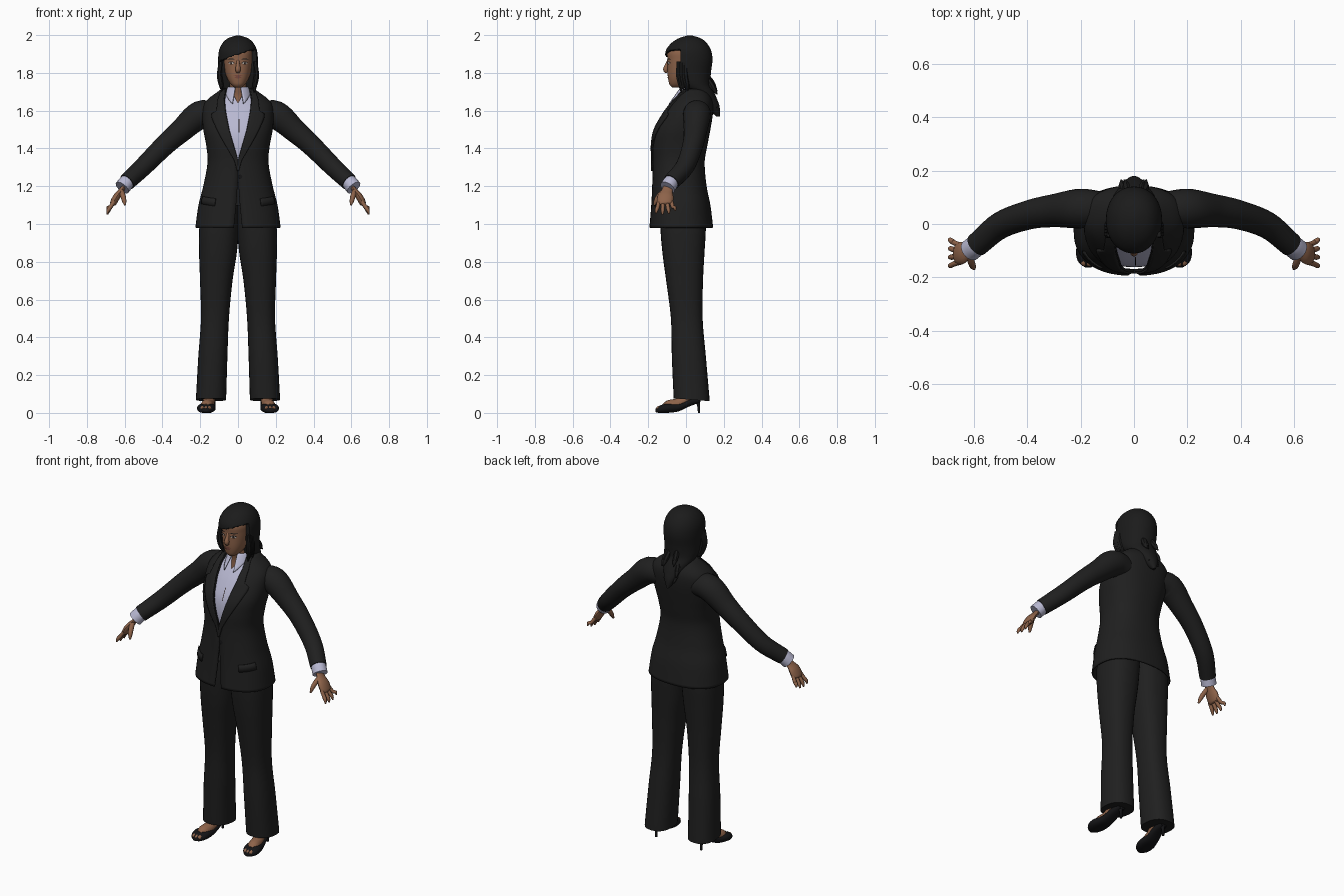
import bpy, bmesh, math, random
from mathutils import Vector

cube = bpy.data.objects.get("Cube")
if cube:
    bpy.data.objects.remove(cube)
random.seed(4)
TAU = math.tau


def material(name, color):
    m = bpy.data.materials.new(name)
    m.use_nodes = True
    m.diffuse_color = (*color, 1)
    bsdf = m.node_tree.nodes["Principled BSDF"]
    bsdf.inputs["Base Color"].default_value = (*color, 1)
    bsdf.inputs["Roughness"].default_value = 0.8
    return m


SUIT = material("charcoal cloth", (.014, .014, .014))
HAIR = material("black hair", (.011, .011, .011))
SHOE = material("black leather", (.007, .007, .008))
SKIN = material("brown skin", (.27, .125, .068))
SHIRT = material("pale lilac cotton", (.48, .48, .64))
LIPS = material("rose brown lips", (.2, .07, .05))
WHITE = material("eye white", (.5, .47, .43))
DARK = material("dark iris", (.02, .012, .01))


def sample(table, t):
    """Smooth interpolation of table rows keyed by their first value."""
    n = len(table)
    t = min(max(t, table[0][0]), table[-1][0])
    i = next(k for k in range(n - 1) if t <= table[k + 1][0])
    row = lambda k: Vector(table[k][1:])

    def slope(k):
        a, b = max(k - 1, 0), min(k + 1, n - 1)
        return (row(b) - row(a)) / (table[b][0] - table[a][0])
    h = table[i + 1][0] - table[i][0]
    f = (t - table[i][0]) / h
    g = 1 - f
    return (row(i) * (1 + 2 * f) * g * g + slope(i) * h * f * g * g
            + row(i + 1) * f * f * (3 - 2 * f) - slope(i + 1) * h * f * f * g)


def power(v, p):
    return math.copysign(abs(v) ** p, v)


def ring(table, a, z, off=0, p=.85):
    """Point on a body outline; angle zero faces the front."""
    w, f, b, *cx = sample(table, z)
    return Vector(((w + off) * power(math.sin(a), p) + (cx[0] if cx else 0),
                   (f + b) / 2 - ((b - f) / 2 + off) * power(math.cos(a), p), z))


def angle(table, x, z, p=.85):
    return math.asin(power(max(-.97, min(.97, x / sample(table, z)[0])), 1 / p))


def grid(name, fn, nu, nv, mat, closed=False, caps=False, thick=0):
    bm = bmesh.new()
    cols = nu if closed else nu + 1
    vs = [[bm.verts.new(fn(i / nu, j / nv)) for i in range(cols)] for j in range(nv + 1)]
    for j in range(nv):
        for i in range(nu):
            k = (i + 1) % cols
            bm.faces.new((vs[j][i], vs[j][k], vs[j + 1][k], vs[j + 1][i]))
    if caps:
        bm.faces.new(vs[0])
        bm.faces.new(vs[-1])
        bmesh.ops.recalc_face_normals(bm, faces=bm.faces)
    me = bpy.data.meshes.new(name)
    bm.to_mesh(me)
    bm.free()
    ob = bpy.data.objects.new(name, me)
    bpy.context.collection.objects.link(ob)
    me.materials.append(mat)
    if thick:
        mod = ob.modifiers.new("thickness", 'SOLIDIFY')
        mod.thickness, mod.offset = thick, 0
    bpy.ops.object.select_all(action='DESELECT')
    ob.select_set(True)
    bpy.context.view_layer.objects.active = ob
    bpy.ops.object.shade_smooth_by_angle(angle=math.radians(50))
    return ob


def tube(name, pts, mat, s=1, flat=1, hint=(0, 1, 0), sides=14, per=5):
    """Tapered limb through (x, y, z, radius) points."""
    rows = [(i, p[0] * s, *p[1:]) for i, p in enumerate(pts)]
    end = len(rows) - 1

    def fn(u, v):
        c = sample(rows, v * end)
        d = sample(rows, min(v * end + .05, end)) - sample(rows, max(v * end - .05, 0))
        d = Vector(d[:3]).normalized()
        side = Vector(hint)
        side = (side - d * side.dot(d)).normalized()
        return (Vector(c[:3]) + side * c[3] * math.cos(u * TAU)
                + d.cross(side) * c[3] * flat * math.sin(u * TAU))
    return grid(name, fn, sides, end * per, mat, True, True)


# Jacket and shirt: outlines by height, split along the front opening
BODY = [(.98, .222, -.19, .14), (1.1, .205, -.18, .125), (1.2, .18, -.175, .105),
        (1.33, .157, -.172, .095), (1.42, .165, -.175, .11), (1.5, .18, -.162, .125),
        (1.58, .185, -.12, .138), (1.63, .178, -.085, .14), (1.66, .155, -.06, .135),
        (1.69, .115, -.035, .12), (1.715, .08, -.015, .1)]
OPENING = [(.98, .022), (1.1, .01), (1.24, 0), (1.34, 0), (1.5, .046), (1.6, .065),
           (1.66, .07), (1.715, .06)]
LAPEL = [(1.28, .004), (1.45, .05), (1.56, .075), (1.585, .072), (1.595, .045), (1.71, .02)]


def linear(table, z):
    for (a, p), (b, q) in zip(table, table[1:]):
        if z <= b:
            return p + (q - p) * max(0, z - a) / (b - a)
    return table[-1][1]


def wrap(table, gap, z0, z1, off):
    def fn(u, v):
        z = z0 + (z1 - z0) * v
        a = angle(table, gap(z), z)
        return ring(table, a + (TAU - 2 * a) * u, z, off)
    return fn


grid("jacket", wrap(BODY, lambda z: linear(OPENING, z), .98, 1.715, 0), 48, 50, SUIT, thick=.008)
grid("shirt", wrap(BODY, lambda z: max(0, z - 1.64) * .6, 1.25, 1.7, -.014), 48, 30, SHIRT)


def collar(u, v):
    a = .3 + (TAU - .6) * u
    front = max(0, math.cos(a)) ** 4
    r = .058 + v * (.012 + .065 * front)
    return Vector((r * math.sin(a) * (1 - .25 * front), .03 - r * math.cos(a),
                   1.725 - v * (.035 + .065 * front)))


grid("shirt_collar", collar, 40, 6, SHIRT, thick=.005)


def patch(name, table, cx, cz, w, h, off, mat, pointed=True, nu=12, nv=4):
    """Thin plate following a body outline."""
    def fn(u, v):
        x = cx + (u - .5) * w
        z = cz + (v - .5) * h * (math.sin(math.pi * u) if pointed else 1)
        return ring(table, angle(table, x, z), z, off)
    return grid(name, fn, nu, nv, mat)


patch("shirt_placket", BODY, .006, 1.52, .004, .07, -.011, DARK, False)
patch("jacket_button", BODY, .012, 1.25, .022, .024, .007, SHOE)

LEG = [(.07, .08, -.065, .125, .143), (.3, .077, -.075, .105, .133), (.5, .074, -.08, .088, .122),
       (.7, .086, -.105, .09, .115), (.85, .1, -.125, .098, .106),
       (.98, .105, -.135, .105, .1), (1.1, .1, -.13, .1, .09)]
SHOE_SHAPE = [(-.162, .171, .012, .004, .02), (-.145, .171, .036, 0, .036),
              (-.1, .168, .049, 0, .05), (-.04, .16, .04, .008, .05),
              (.02, .152, .033, .035, .075), (.075, .148, .022, .055, .095)]

for s, side in ((1, "left_"), (-1, "right_")):
    # Lapel with a notch, and pocket flap
    def lapel(u, v):
        z = 1.28 + .43 * v
        x = linear(OPENING, z) + u * linear(LAPEL, z)
        return ring(BODY, s * angle(BODY, x, z), z, .008)
    grid(side + "lapel", lapel, 6, 50, SUIT, thick=.008)

    def flap(u, v):
        return ring(BODY, s * (.55 + .6 * u), 1.095 + .04 * v + .012 * u, .007)
    grid(side + "pocket_flap", flap, 10, 2, SUIT, thick=.006)

    # Sleeve, cuff and hand
    tube(side + "sleeve", [(.11, .06, 1.58, .06), (.2, .058, 1.578, .074), (.3, .05, 1.495, .062),
                           (.39, .035, 1.415, .055), (.5, -.005, 1.305, .05),
                           (.588, -.078, 1.222, .045)], SUIT, s, sides=20)
    tube(side + "cuff", [(.57, -.065, 1.238, .036), (.59, -.08, 1.22, .041),
                         (.613, -.098, 1.192, .042)], SHIRT, s, sides=20)
    tube(side + "palm", [(.598, -.09, 1.205, .026), (.62, -.1, 1.175, .03),
                         (.642, -.108, 1.145, .042), (.66, -.112, 1.112, .04),
                         (.665, -.112, 1.102, .025)], SKIN, s, flat=.45)
    for i, name in enumerate(("index", "middle", "ring", "little")):
        y, drop = -.144 + .022 * i, (.006, 0, .004, .02)[i]
        spread = -.012 + .01 * i
        tube(side + name + "_finger",
             [(.655, y, 1.12, .01), (.675, y + spread * .5, 1.09, .0105),
              (.687, y + spread, 1.068 + drop, .0095),
              (.692, y + spread * 1.2, 1.05 + drop, .004)], SKIN, s, sides=8, per=3)
    tube(side + "thumb", [(.618, -.115, 1.175, .014), (.608, -.145, 1.145, .014),
                          (.602, -.16, 1.12, .011), (.598, -.168, 1.1, .005)],
         SKIN, s, sides=8, per=3)

    # Trouser leg
    def leg(u, v):
        p = ring(LEG, u * TAU, .07 + 1.03 * v)
        if v == 0:
            p.z += .08 * (-.0 - p.y) + .002
        return Vector((p.x * s, p.y, p.z))
    grid(side + "trouser_leg", leg, 28, 40, SUIT, True, True)

    # Foot, shoe and heel
    tube(side + "foot", [(.146, .04, .13, .03), (.15, .02, .095, .032), (.157, -.035, .05, .032),
                         (.166, -.09, .034, .034), (.17, -.12, .028, .02)], SKIN, s, hint=(1, 0, 0))
    for i in range(3):
        x = .152 + .018 * i
        tube(side + "toe_%d" % (i + 1), [(x, -.12, .028, .011), (x, -.145, .024, .012),
                                        (x, -.156, .02, .006)], SKIN, s, hint=(1, 0, 0), sides=8)

    def shoe(u, v):
        y = -.162 + .237 * v
        cx, w, lo, hi = sample(SHOE_SHAPE, y)
        c, k = math.cos(u * TAU), math.sin(u * TAU)
        return Vector((s * (cx + w * power(c, .8)), y, max(0, (lo + hi) / 2 + (hi - lo) / 2 * power(k, .8))))
    grid(side + "shoe", shoe, 20, 20, SHOE, True, True)
    tube(side + "heel", [(.149, .06, .075, .02), (.149, .066, .045, .009), (.149, .069, 0, .006)],
         SHOE, s, hint=(1, 0, 0), sides=10)

# Neck and head
tube("neck", [(0, .05, 1.6, .08), (0, .035, 1.68, .054), (0, .02, 1.74, .048), (0, .02, 1.8, .048)],
     SKIN, sides=24)
HEAD = [(1.722, .018, -.072, -.02), (1.735, .034, -.086, 0), (1.76, .052, -.093, .04),
        (1.79, .065, -.097, .08), (1.83, .073, -.098, .1), (1.87, .077, -.098, .11),
        (1.91, .077, -.099, .115), (1.95, .06, -.08, .1), (1.975, .03, -.03, .06)]
grid("head", lambda u, v: ring(HEAD, u * TAU, 1.722 + .253 * v), 36, 36, SKIN, True, True)
tube("nose", [(0, -.09, 1.868, .008), (0, -.1, 1.845, .01), (0, -.107, 1.818, .0145),
              (0, -.098, 1.803, .009)], SKIN, hint=(1, 0, 0))
patch("upper_lip", HEAD, 0, 1.785, .044, .009, .005, LIPS)
patch("lower_lip", HEAD, 0, 1.776, .038, .011, .005, LIPS)
for s, side in ((1, "left_"), (-1, "right_")):
    patch(side + "eye_lid_line", HEAD, s * .034, 1.853, .036, .017, .002, DARK)
    patch(side + "eye", HEAD, s * .034, 1.852, .03, .011, .004, WHITE)
    patch(side + "iris", HEAD, s * .034, 1.852, .012, .012, .005, DARK)
    patch(side + "eyebrow", HEAD, s * .035, 1.873, .042, .006, .003, HAIR)

# Hair: a full cap with a side-swept hairline, gathering into a tail at the back
HAIR_SHAPE = [(1.57, .008, .16, .18), (1.62, .038, .1, .178), (1.66, .058, .06, .165),
              (1.7, .082, .005, .148), (1.74, .096, -.05, .13), (1.8, .102, -.1, .132),
              (1.87, .105, -.109, .14), (1.92, .1, -.106, .132), (1.96, .08, -.075, .108),
              (1.985, .05, -.035, .075), (1.997, .012, .005, .035)]


def hair(u, v):
    z = 1.57 + .427 * v
    p = ring(HAIR_SHAPE, u * TAU, z, p=.95)
    if z < 1.895 + .35 * p.x:
        p.y = max(p.y, -.03 - .3 * min(0, z - 1.83))
    return p


grid("hair", hair, 64, 80, HAIR, True, True)
for i in range(9):
    x, z = random.uniform(-.05, .05), random.uniform(1.6, 1.72)
    tube("tail_lock_%d" % (i + 1), [(x * .8, .115, z + .07, .012), (x, .14, z + .03, .015),
                                    (x * 1.1, .165, z - .01, .003)], HAIR, sides=7)
for i in range(8):
    s = 1 if i % 2 else -1
    y = -.04 + .012 * (i // 2)
    z = 1.69 + random.uniform(0, .03)
    tube("side_lock_%d" % (i + 1), [(.092, y, 1.86, .01), (.098, y, 1.79, .014),
                                    (.09, y + .01, 1.74, .013), (.085, y + .015, z, .003)],
         HAIR, s, sides=7)
for i in range(6):
    x = random.uniform(-.06, .06)
    tube("crown_wisp_%d" % (i + 1), [(x * .6, -.02, 1.975, .012), (x, .03, 1.975 - abs(x) * .3, .012),
                                     (x * 1.3, .08, 1.955 - abs(x) * .3, .003)], HAIR, sides=7)
